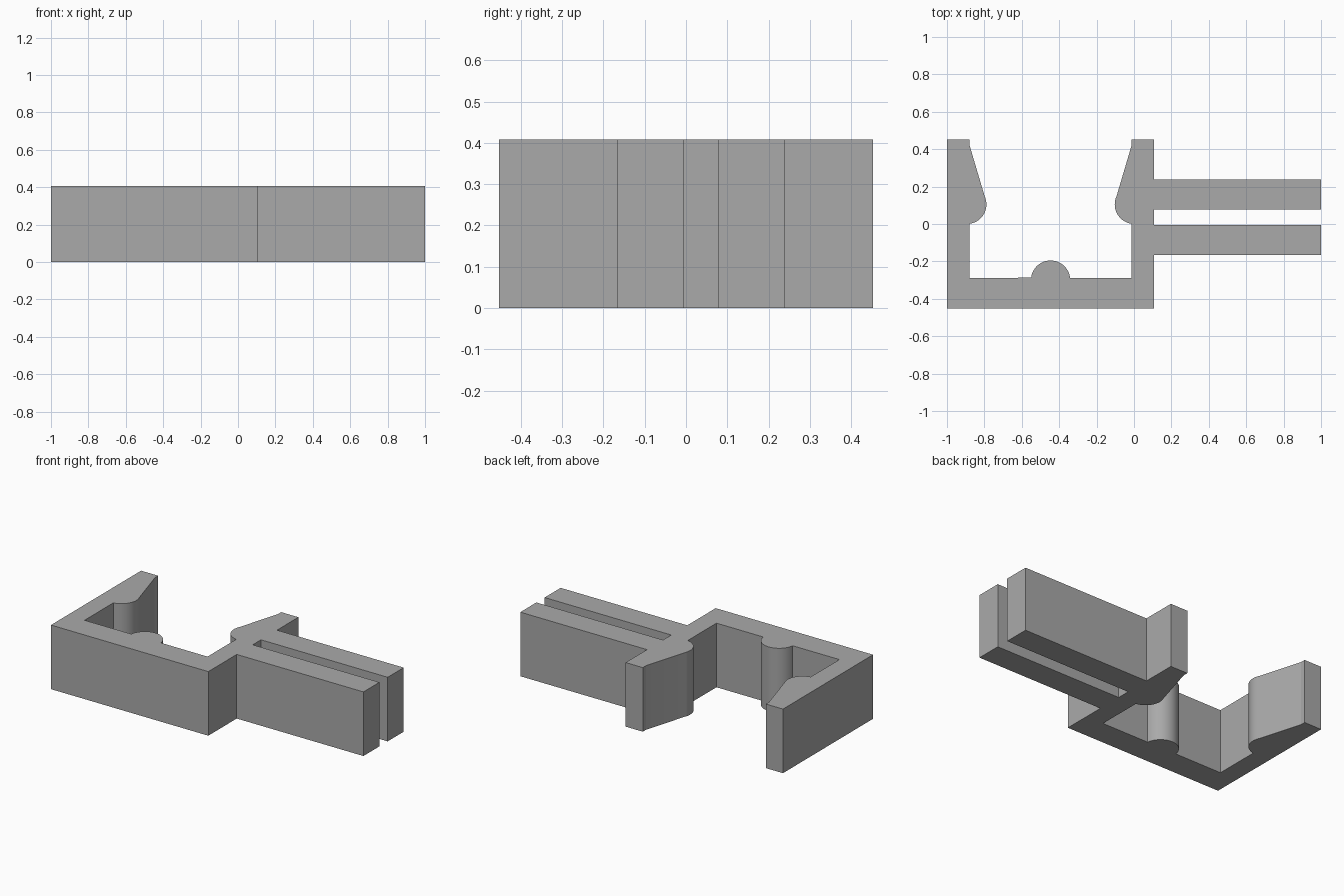
import bpy
import bmesh
from math import cos, sin, radians, sqrt

cube = bpy.data.objects.get("Cube")
if cube:
    bpy.data.objects.remove(cube, do_unlink=True)

HEIGHT = 0.408
MID = -0.446                 # centre line of the clip
INNER, OUTER = 0.433, 0.554  # wall faces, measured from the centre line
FLOOR, FRONT, BACK = -0.288, -0.453, 0.453
R = 0.105                    # radius of the rounded catches and the bump
CATCH_X, CATCH_Y = 0.448, 0.105
ARM_END = 1.0


def arc(cx, cy, start, end, steps=20):
    """Points along a circular arc, angles in degrees."""
    angles = [radians(start + (end - start) * i / steps) for i in range(steps + 1)]
    return [(cx + R * cos(a), cy + R * sin(a)) for a in angles]


def mirrored(points):
    return [(-x, y) for x, y in reversed(points)]


# Inner edge of the right-hand wall: floor corner, rounded catch, tapered lead-in
catch_start = 360 - math_angle if (math_angle := 0) else 278
catch = arc(-CATCH_X, CATCH_Y, 278, 385)
left_inner = [(-INNER, BACK), (-INNER, 0.42)] + catch[::-1] + [(-INNER, 0.001), (-INNER, FLOOR)]

# Half-round bump standing on the clip floor
bump_y = FLOOR - 0.012
half = sqrt(R ** 2 - (FLOOR - bump_y) ** 2)
bump = [(-half, FLOOR)] + arc(0, bump_y, 173, 7, 28) + [(half, FLOOR)]

# Twin arms and the slot between them, down the outer wall
arms = [(OUTER, BACK)]
for top, bottom in ((0.238, 0.077), (-0.006, -0.167)):
    arms += [(OUTER, top), (ARM_END - MID, top), (ARM_END - MID, bottom), (OUTER, bottom)]

outline = left_inner + bump + mirrored(left_inner) + arms
outline += [(OUTER, FRONT), (-OUTER, FRONT), (-OUTER, BACK)]

# Extrude the closed outline into the solid clip
bm = bmesh.new()
face = bm.faces.new([bm.verts.new((x + MID, y, 0)) for x, y in outline])
bmesh.ops.remove_doubles(bm, verts=bm.verts[:], dist=0.0015)
result = bmesh.ops.extrude_face_region(bm, geom=bm.faces[:], use_keep_orig=True)
top_verts = [v for v in result["geom"] if isinstance(v, bmesh.types.BMVert)]
bmesh.ops.translate(bm, verts=top_verts, vec=(0, 0, HEIGHT))
bmesh.ops.recalc_face_normals(bm, faces=bm.faces[:])
mesh = bpy.data.meshes.new("clip_with_arms")
bm.to_mesh(mesh)
bm.free()

clip = bpy.data.objects.new("clip_with_arms", mesh)
bpy.context.collection.objects.link(clip)

# Plain grey material
grey = bpy.data.materials.new("grey")
grey.use_nodes = True
colour = (0.4, 0.4, 0.4, 1)
grey.diffuse_color = colour
grey.node_tree.nodes["Principled BSDF"].inputs["Base Color"].default_value = colour
mesh.materials.append(grey)

# Smooth the round surfaces and keep the corners sharp
bpy.ops.object.select_all(action="DESELECT")
clip.select_set(True)
bpy.context.view_layer.objects.active = clip
bpy.ops.object.shade_smooth_by_angle(angle=radians(15))
